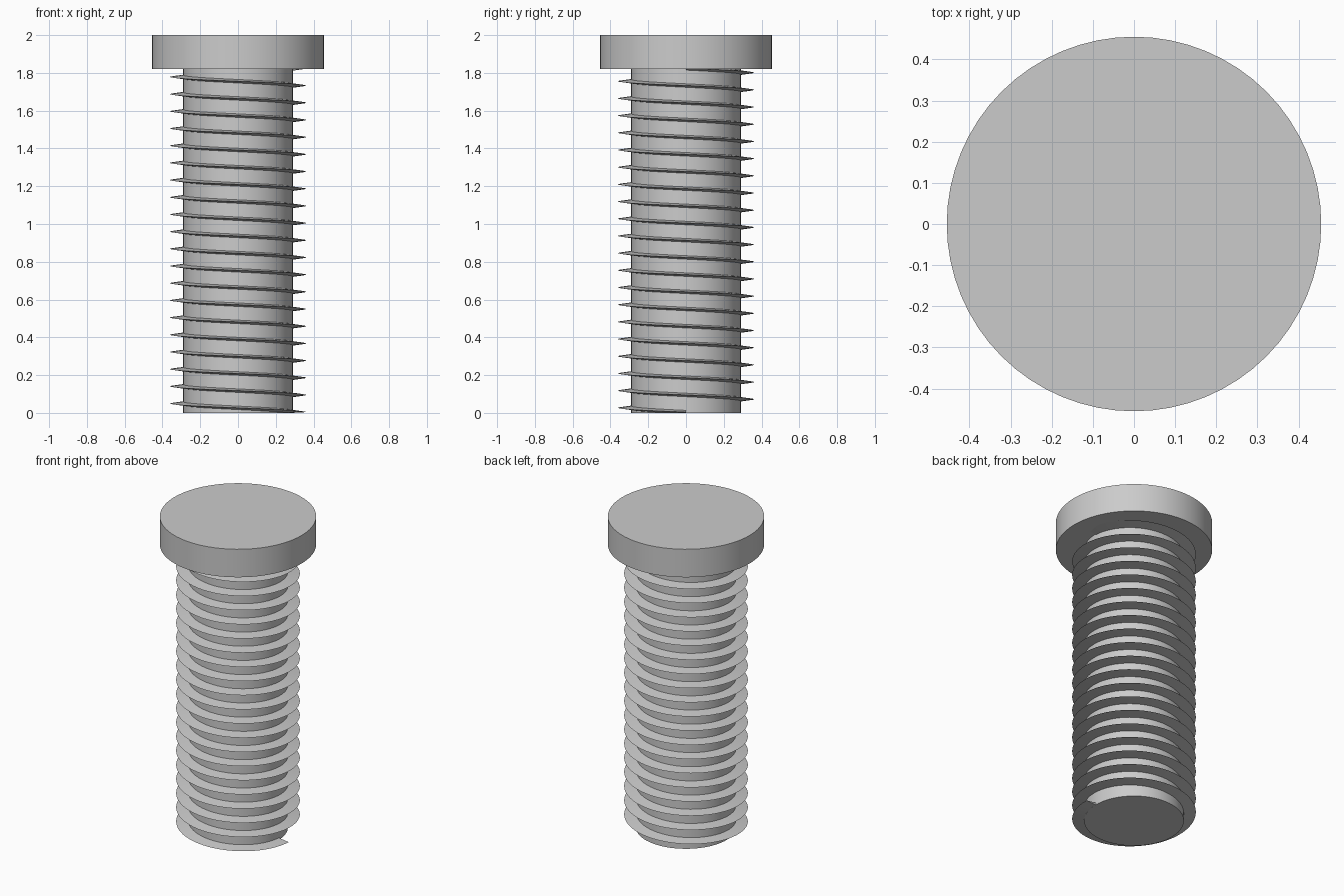
import bpy, bmesh, math

if "Cube" in bpy.data.objects:
    bpy.data.objects.remove(bpy.data.objects["Cube"])

steel = bpy.data.materials.new("grey_steel")
steel.diffuse_color = (0.6, 0.6, 0.6, 1)
steel.use_nodes = True
steel.node_tree.nodes["Principled BSDF"].inputs["Base Color"].default_value = steel.diffuse_color

SHAFT_R, TIP_R, HEAD_R = 0.29, 0.36, 0.455
HEAD_Z, TOP_Z = 1.82, 2.0
PITCH, TURNS, STEPS = 0.091, 20, 64


def finish(obj):
    obj.data.materials.clear()
    obj.data.materials.append(steel)
    bpy.ops.object.select_all(action='DESELECT')
    obj.select_set(True)
    bpy.context.view_layer.objects.active = obj
    bpy.ops.object.shade_smooth_by_angle(angle=math.radians(30))


def cylinder(name, radius, z0, z1):
    bpy.ops.mesh.primitive_cylinder_add(vertices=64, radius=radius, depth=z1 - z0,
                                        location=(0, 0, (z0 + z1) / 2))
    obj = bpy.context.object
    obj.name = name
    finish(obj)


# Shaft and flat disc head
cylinder("shaft", SHAFT_R, 0, HEAD_Z)
cylinder("head", HEAD_R, HEAD_Z, TOP_Z)

# Thread: thin triangular blade swept along a left-handed helix
profile = [(SHAFT_R - 0.005, -0.01), (TIP_R, 0), (SHAFT_R - 0.005, 0.01)]
bm = bmesh.new()
rings = []
for i in range(TURNS * STEPS + 1):
    a = -2 * math.pi * i / STEPS
    z = 0.004 + PITCH * i / STEPS
    rings.append([bm.verts.new((r * math.cos(a), r * math.sin(a),
                                min(max(z + dz, 0), HEAD_Z + 0.01)))
                  for r, dz in profile])
for a, b in zip(rings, rings[1:]):
    for k in range(3):
        n = (k + 1) % 3
        bm.faces.new((a[k], a[n], b[n], b[k]))
bm.faces.new(rings[0])
bm.faces.new(rings[-1])
bmesh.ops.recalc_face_normals(bm, faces=bm.faces)
mesh = bpy.data.meshes.new("thread")
bm.to_mesh(mesh)
bm.free()
thread = bpy.data.objects.new("thread", mesh)
bpy.context.collection.objects.link(thread)
finish(thread)
